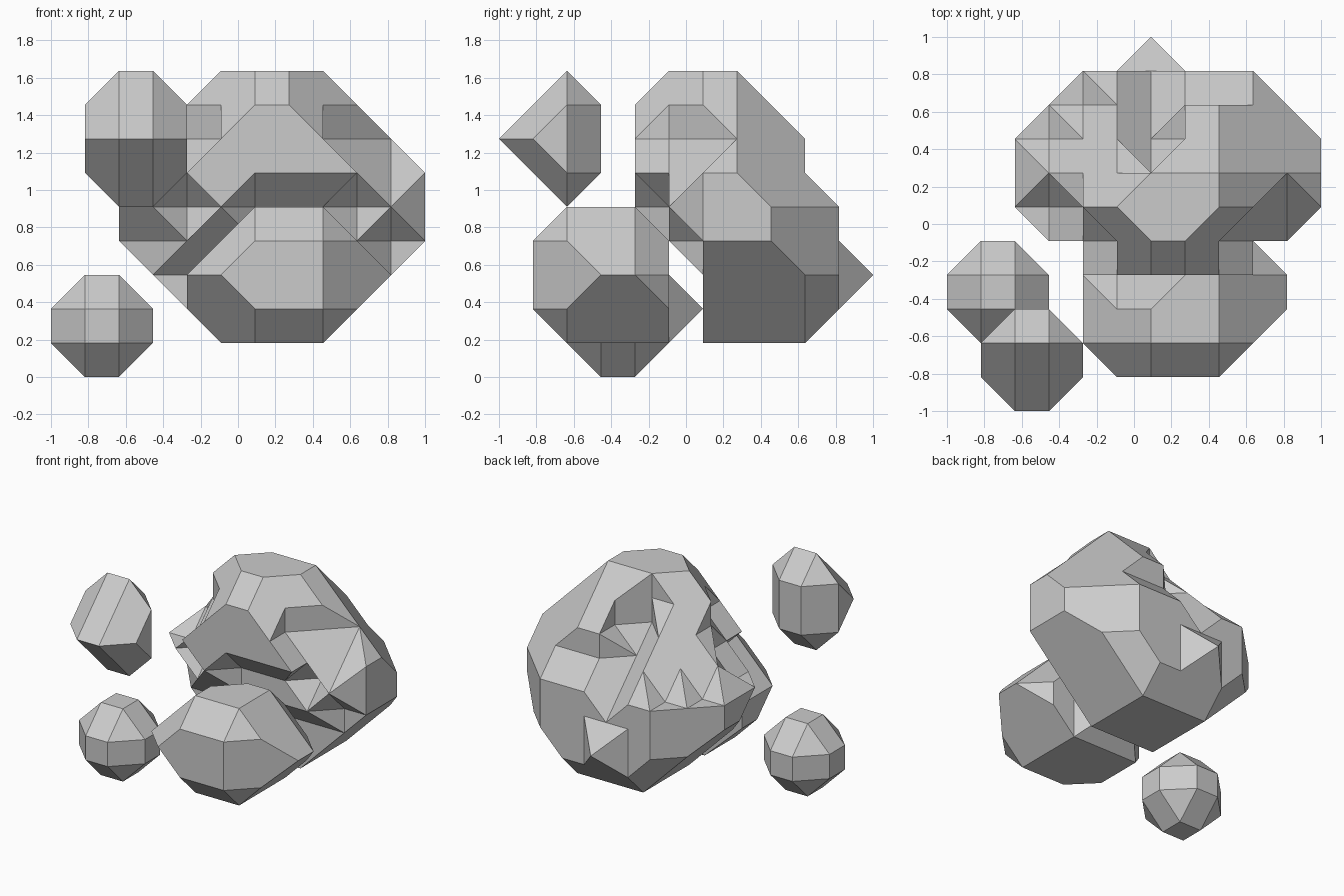
import bpy
import bmesh
from itertools import product, combinations
from mathutils import Vector

cube = bpy.data.objects.get("Cube")
if cube:
    bpy.data.objects.remove(cube, do_unlink=True)

GRID = 12              # lattice points along each axis
STEP = 2 / (GRID - 1)  # lattice spacing
CORNERS = list(product((0, 1), repeat=3))

stone = bpy.data.materials.new("grey stone")
stone.use_nodes = True
stone_colour = (0.6, 0.6, 0.6, 1)
stone.diffuse_color = stone_colour
stone.node_tree.nodes["Principled BSDF"].inputs["Base Color"].default_value = stone_colour


def ellipsoid(centre, radii):
    """Lattice points inside an ellipsoid."""
    return {p for p in product(range(GRID), repeat=3)
            if sum(((a - c) / r) ** 2 for a, c, r in zip(p, centre, radii)) <= 1}


def row(x_first, x_last, y, z):
    """A row of lattice points from side to side, for lumps and dents."""
    return {(x, y, z) for x in range(x_first, x_last + 1)}


def is_solid(points):
    """True when the points span a volume."""
    return any(abs((b - a).cross(c - a).dot(d - a)) > 0.5
               for a, b, c, d in combinations(points, 4))


def hull_triangles(points):
    """Outward triangles of the convex hull of a few lattice points."""
    hull = bmesh.new()
    for p in points:
        hull.verts.new(p)
    bmesh.ops.convex_hull(hull, input=hull.verts)
    bmesh.ops.triangulate(hull, faces=hull.faces)
    middle = sum(points, Vector((0, 0, 0))) / len(points)
    triangles = []
    for face in hull.faces:
        a, b, c = [v.co.copy() for v in face.verts]
        outward = (b - a).cross(c - a).dot(a - middle) > 0
        triangles.append((a, b, c) if outward else (a, c, b))
    hull.free()
    return triangles


def neighbour(cell, triangle):
    """Cell across the wall that a triangle lies on, if it lies on one."""
    for axis, side in product(range(3), (0, 1)):
        if all(abs(p[axis] - cell[axis] - side) < 0.01 for p in triangle):
            other = list(cell)
            other[axis] += 2 * side - 1
            return tuple(other)
    return None


def build_rock(name, filled):
    """Wrap the filled lattice points in a faceted skin."""
    # Gather the solid lattice cells
    cells = {}
    touched = {tuple(a - b for a, b in zip(p, c)) for p in filled for c in CORNERS}
    for cell in sorted(touched):
        around = [tuple(a + b for a, b in zip(cell, c)) for c in CORNERS]
        points = [Vector(p) for p in around if p in filled]
        if is_solid(points):
            cells[cell] = points

    # Keep only the outer skin
    bm = bmesh.new()
    for cell, points in cells.items():
        for triangle in hull_triangles(points):
            if neighbour(cell, triangle) not in cells:
                bm.faces.new([bm.verts.new(p) for p in triangle])
    bmesh.ops.remove_doubles(bm, verts=bm.verts, dist=0.01)
    bmesh.ops.dissolve_limit(bm, angle_limit=0.01, verts=bm.verts, edges=bm.edges)
    for v in bm.verts:
        v.co = v.co * STEP - Vector((1, 1, 0))

    mesh = bpy.data.meshes.new(name)
    bm.to_mesh(mesh)
    bm.free()
    mesh.materials.append(stone)
    bpy.context.collection.objects.link(bpy.data.objects.new(name, mesh))


# Small round pebble near the ground
build_rock("low_pebble", ellipsoid((1.5, 3.5, 1.5), (1.8, 1.8, 1.8)))

# Slanted pebble floating higher up
build_rock("high_pebble", ellipsoid((2.5, 1.5, 7), (1.65, 1.65, 1.65))
           | ellipsoid((2.5, 2, 7), (1.73, 1.26, 2.12)))

# Medium boulder in front, with lumps at its back and chipped shoulders
front = ellipsoid((6.85, 3.2, 2.9), (3.347, 2.665, 2.56))
front |= row(5, 8, 5, 1) | row(6, 7, 6, 2)
front -= row(4, 5, 4, 4) | row(4, 5, 5, 4)
front -= {(4, 3, 4), (5, 3, 5), (6, 4, 5), (9, 3, 1)}
build_rock("front_boulder", front)

# Large boulder: a wide body with a dome leaning forward over it
large = ellipsoid((6.5, 7.5, 4.4), (4.69, 2.74, 3.674))
large |= ellipsoid((6.5, 6, 6.5), (3.08, 2.55, 2.93))

# Dents under the overhang, beside the brow and in the valley at the back
large -= row(6, 7, 5, 3) | row(6, 7, 4, 5) | row(5, 6, 9, 7)
large -= {(4, 5, 7), (9, 5, 7), (4, 8, 7), (3, 8, 6), (4, 9, 6)}
large -= {(6, 8, 8), (6, 8, 7), (6, 9, 6), (6, 10, 5)}

# Brow and the lumps on both sides
large |= row(4, 9, 4, 6) | row(10, 11, 6, 6) | row(10, 11, 7, 6)
large |= {(8, 7, 9), (9, 7, 8), (8, 8, 8), (10, 7, 7)}
large |= {(5, 4, 5), (3, 5, 5), (10, 5, 5), (2, 6, 5), (11, 6, 5), (11, 6, 4)}

# Corners of the body at the front and back
for x in (4, 9):
    large |= {(x, 5, 4)} | {(x, 10, z) for z in (3, 4, 5)}

# Base widening upwards, with a spike at the back
for z, y in product((1, 2, 3), (6, 9)):
    large |= row(6 - z, 7 + z, y, z)
large |= row(5, 8, 10, 2) | row(5, 8, 10, 3) | {(6, 11, 3)}
build_rock("large_boulder", large)
